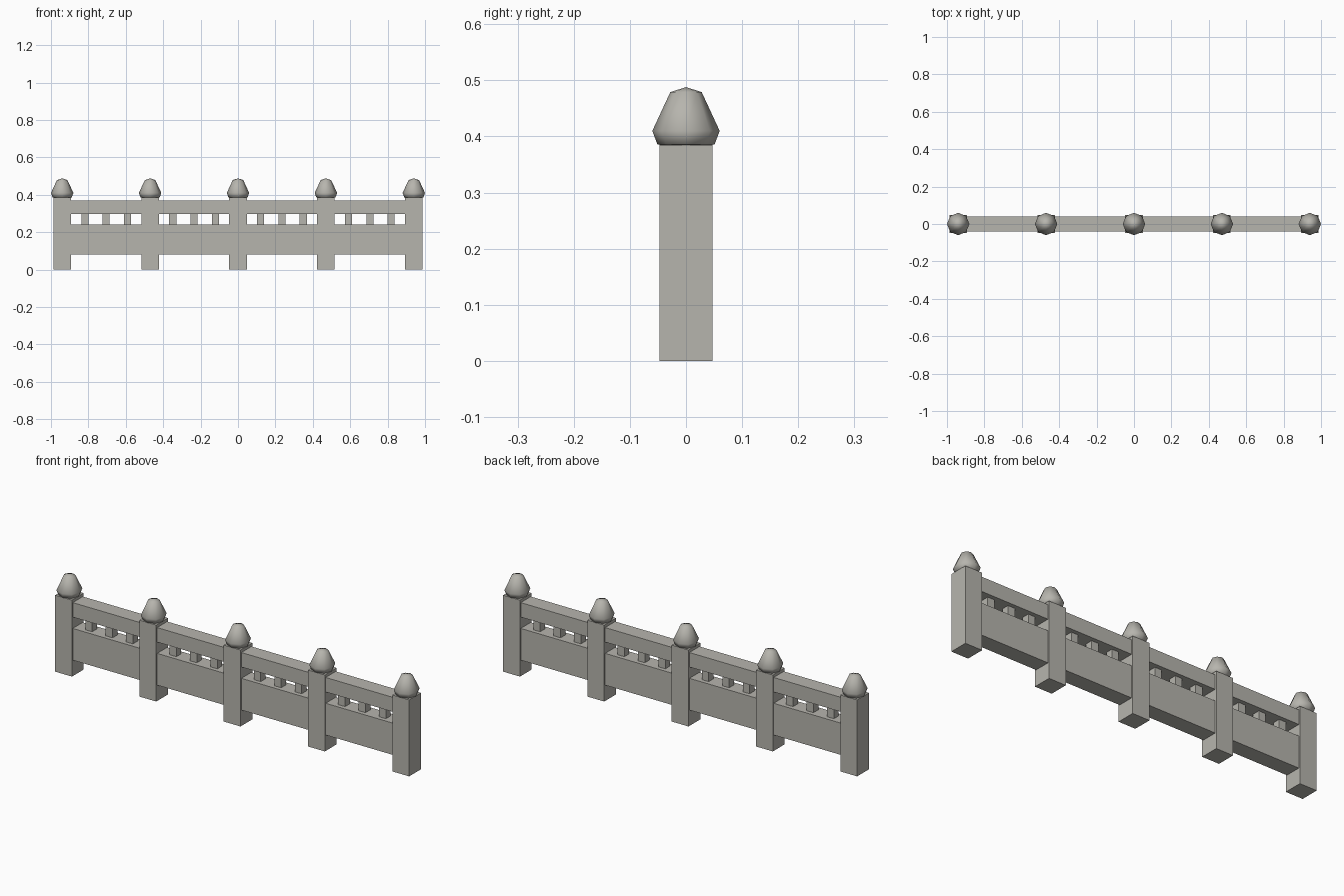
import bpy, bmesh
from math import radians, cos, sin, tau

cube = bpy.data.objects.get("Cube")
if cube:
    bpy.data.objects.remove(cube, do_unlink=True)

stone = bpy.data.materials.new("warm_grey_stone")
stone.use_nodes = True
colour = (0.47, 0.46, 0.42, 1)
stone.diffuse_color = colour
stone.node_tree.nodes["Principled BSDF"].inputs["Base Color"].default_value = colour


def finish(name, bm):
    bmesh.ops.recalc_face_normals(bm, faces=bm.faces)
    mesh = bpy.data.meshes.new(name)
    bm.to_mesh(mesh)
    bm.free()
    mesh.materials.append(stone)
    obj = bpy.data.objects.new(name, mesh)
    bpy.context.collection.objects.link(obj)
    return obj


def box(name, x, width, depth, bottom, top):
    bm = bmesh.new()
    bmesh.ops.create_cube(bm, size=1)
    for v in bm.verts:
        v.co.x = x + v.co.x * width
        v.co.y *= depth
        v.co.z = (bottom + top) / 2 + v.co.z * (top - bottom)
    return finish(name, bm)


def finial(name, x, sides=8):
    # Eight-sided bud: narrow foot, wide shoulder, tapered crown, low point
    bm = bmesh.new()
    profile = [(0.051, 0.386), (0.06, 0.41), (0.028, 0.479)]
    rings = [[bm.verts.new((x + r * cos(tau * i / sides), r * sin(tau * i / sides), z))
              for i in range(sides)] for r, z in profile]
    tip = bm.verts.new((x, 0, 0.488))
    base = bm.verts.new((x, 0, 0.376))
    for i in range(sides):
        j = (i + 1) % sides
        for low, high in zip(rings, rings[1:]):
            bm.faces.new((low[i], low[j], high[j], high[i]))
        bm.faces.new((rings[-1][i], rings[-1][j], tip))
        bm.faces.new((rings[0][j], rings[0][i], base))
    obj = finish(name, bm)
    bpy.ops.object.select_all(action="DESELECT")
    obj.select_set(True)
    bpy.context.view_layer.objects.active = obj
    bpy.ops.object.shade_smooth_by_angle(angle=radians(60))


POST, SPACING = 0.094, 0.47

# Posts with their finials
for n in range(-2, 3):
    box(f"post_{n + 3}", n * SPACING, POST, POST, 0, 0.385)
    finial(f"finial_{n + 3}", n * SPACING)

# Bays between the posts: solid panel, top rail and three balusters
for n in range(4):
    mid = (n - 1.5) * SPACING
    span = SPACING - POST
    box(f"lower_panel_{n + 1}", mid, span, 0.08, 0.08, 0.24)
    box(f"top_rail_{n + 1}", mid, span, 0.08, 0.297, 0.37)
    for k in (-1, 0, 1):
        box(f"baluster_{n + 1}_{k + 2}", mid + k * 0.114, 0.038, 0.038, 0.24, 0.297)
